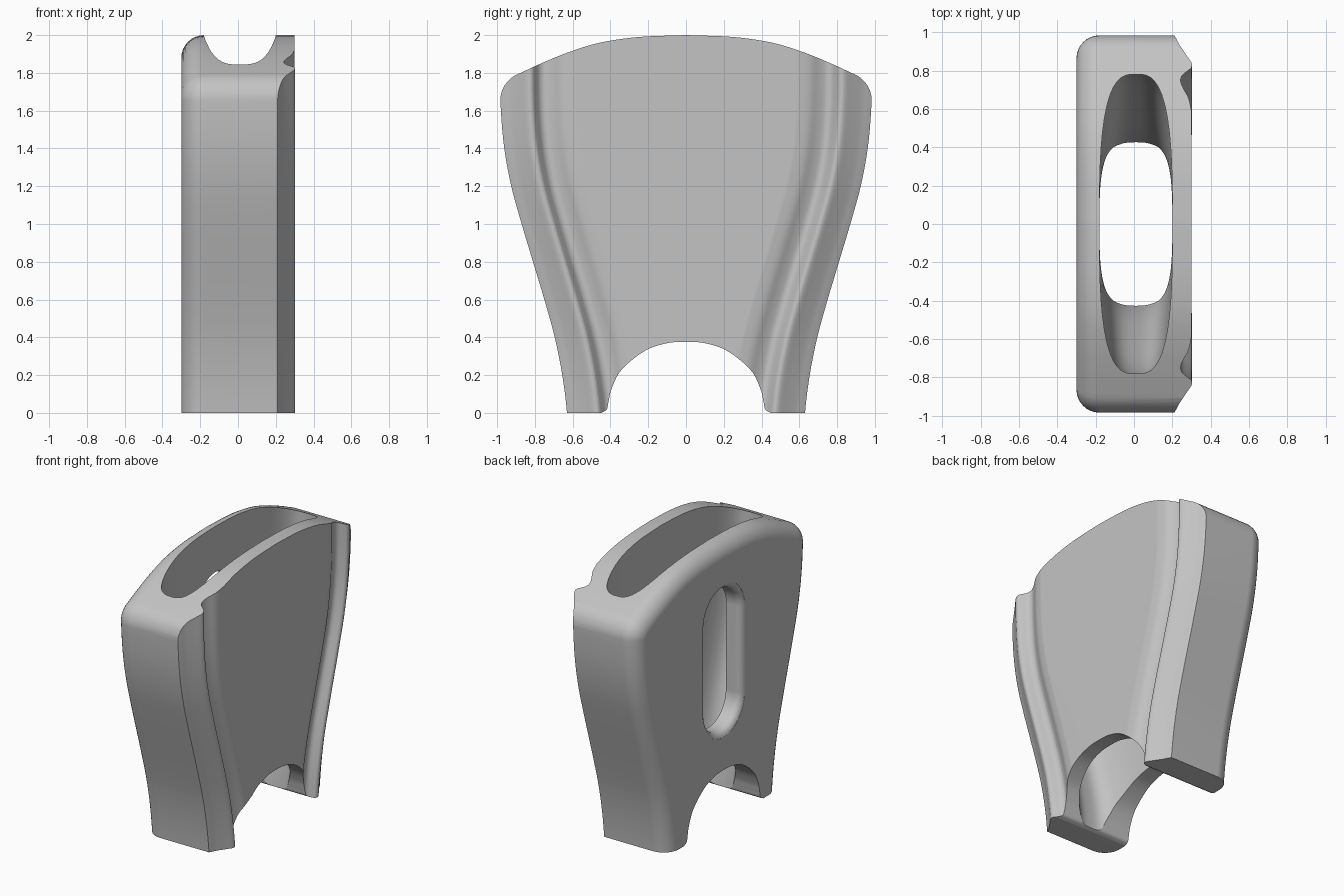
import bpy, bmesh
from math import sin, cos, pi, radians
from mathutils import Vector

if "Cube" in bpy.data.objects:
    bpy.data.objects.remove(bpy.data.objects["Cube"])


def spline(points, steps):
    """Smooth curve through 2D points."""
    p = [Vector(q) for q in points]
    p = [2 * p[0] - p[1]] + p + [2 * p[-1] - p[-2]]
    out = []
    for a, b, c, d in zip(p, p[1:], p[2:], p[3:]):
        for i in range(steps):
            t = i / steps
            out.append(b + (c - a) * t / 2 + (2 * a - 5 * b + 4 * c - d) * t * t / 2
                       + (3 * b - a - 3 * c + d) * t ** 3 / 2)
    return out + [p[-2]]


def mirrored(half):
    """Half curve ending on the centre line, completed on the other side."""
    return half + [Vector((-q.x, q.y)) for q in reversed(half) if abs(q.x) > 1e-5]


def inset(path, dist):
    """Move a path to its left, with its ends sliding along the base."""
    out = []
    for i, q in enumerate(path):
        t = path[min(i + 1, len(path) - 1)] - path[max(i - 1, 0)]
        out.append(q + Vector((-t.y, t.x)).normalized() * dist)
    return out


def loft(name, rings):
    """Closed solid through equal rings of 3D points."""
    bm = bmesh.new()
    rows = [[bm.verts.new(v) for v in ring] for ring in rings]
    n = len(rows[0])
    for a, b in zip(rows, rows[1:]):
        for i in range(n):
            j = (i + 1) % n
            bm.faces.new((a[i], a[j], b[j], b[i]))
    bm.faces.new(rows[0][::-1])
    bm.faces.new(rows[-1])
    if bm.calc_volume(signed=True) < 0:
        bmesh.ops.reverse_faces(bm, faces=bm.faces)
    mesh = bpy.data.meshes.new(name)
    bm.to_mesh(mesh)
    bm.free()
    obj = bpy.data.objects.new(name, mesh)
    bpy.context.collection.objects.link(obj)
    return obj


def at_x(x, poly):
    return [(x, q.x, q.y) for q in poly]


# Flared side line: half width against height
widths = (.61, .62, .63, .655, .695, .75, .81, .87, .925, .962, .98, .985, .985, .985)
side = spline([(w, -.4 + .2 * i) for i, w in enumerate(widths)], 5)

# Body: outline with a rounded edge around the plain face
corner = [Vector((.833 + .15 * cos(radians(a)), 1.655 + .15 * sin(radians(a))))
          for a in range(0, 60, 10)]
crown = spline([(.908, 1.785), (.767, 1.85), (.62, 1.91), (.455, 1.96), (.25, 1.99), (0, 2)], 5)
outline = mirrored([s for s in side if -.22 < s.y < 1.63] + corner + crown)
edge = .12
rings = []
for i in range(9):
    a = i / 8 * pi / 2
    rings.append(at_x(-.3 + edge * (1 - cos(a)), inset(outline, edge * (1 - sin(a)))))
rings.append(at_x(.4, outline))
body = loft("body", rings)

# Grooved face: depth from the side line against x, following the flare
groove = spline([(-.15, .12), (0, .21), (.05, .237), (.10, .27), (.145, .30), (.17, .299),
                 (.187, .28), (.21, .252), (.24, .243), (.28, .258), (.33, .285), (.40, .30)], 4)
rings = []
for s in side:
    ring = [(-.5, s.x + .15, s.y)] + [(g.y, s.x - g.x, s.y) for g in groove]
    rings.append(ring + [(x, -y, z) for x, y, z in reversed(ring)])
grooved_face = loft("grooved_face", rings)

# Arch between the feet, joined to a slab that levels the feet
arch = spline([(.45, 0), (.42, .018), (.41, .06), (.393, .13), (.34, .23),
               (.215, .33), (.095, .37), (0, .376)], 5)
floor = [Vector((1.5, -.5)), Vector((1.5, 0))]
arch_poly = mirrored(floor + arch)
arch_cutter = loft("arch_cutter", [at_x(-1, arch_poly), at_x(1, arch_poly)])

# Through cavity with rounded ends, running parallel to the sides
rings = []
for s in side:
    ring = []
    for i in range(64):
        c, d = cos(i * pi / 32), sin(i * pi / 32)
        k = (abs(c) ** 3 + abs(d) ** 3) ** (-1 / 3)
        ring.append((.01 + .19 * k * c, (s.x - .205) * k * d, s.y))
    rings.append(ring)
cavity_cutter = loft("cavity_cutter", rings)


# Slot with a softened rim in the plain face
def stadium(x, radius):
    ring = []
    for i in range(34):
        a = (i if i < 17 else i - 1) * pi / 16
        ring.append((x, radius * cos(a), (1.47 if i < 17 else .85) + radius * sin(a)))
    return ring


rim = .05
rings = [stadium(-.4, .2 + rim)]
for i in range(1, 8):
    a = i / 7 * pi / 2
    rings.append(stadium(-.3 + rim * (1 - cos(a)), .2 + rim * (1 - sin(a))))
rings.append(stadium(.02, .2))
slot_cutter = loft("slot_cutter", rings)

# Combine the solids and drop the cutters
cutters = (grooved_face, arch_cutter, cavity_cutter, slot_cutter)
for cutter in cutters:
    mod = body.modifiers.new(cutter.name, "BOOLEAN")
    mod.object = cutter
    mod.solver = "EXACT"
    mod.use_self = True
    mod.operation = "INTERSECT" if cutter is grooved_face else "DIFFERENCE"
bpy.context.view_layer.update()
graph = bpy.context.evaluated_depsgraph_get()
result = bpy.data.meshes.new_from_object(body.evaluated_get(graph))
body.modifiers.clear()
body.data = result
for cutter in cutters:
    bpy.data.objects.remove(cutter)

# Single grey finish
grey = bpy.data.materials.new("grey")
grey.use_nodes = True
colour = (.55, .55, .55, 1)
grey.diffuse_color = colour
grey.node_tree.nodes["Principled BSDF"].inputs["Base Color"].default_value = colour
body.data.materials.clear()
body.data.materials.append(grey)

# Smooth shading with sharp edges kept
bpy.ops.object.select_all(action="DESELECT")
body.select_set(True)
bpy.context.view_layer.objects.active = body
bpy.ops.object.shade_smooth_by_angle(angle=.5)
weighted = body.modifiers.new("weighted_normals", "WEIGHTED_NORMAL")
weighted.keep_sharp = True
